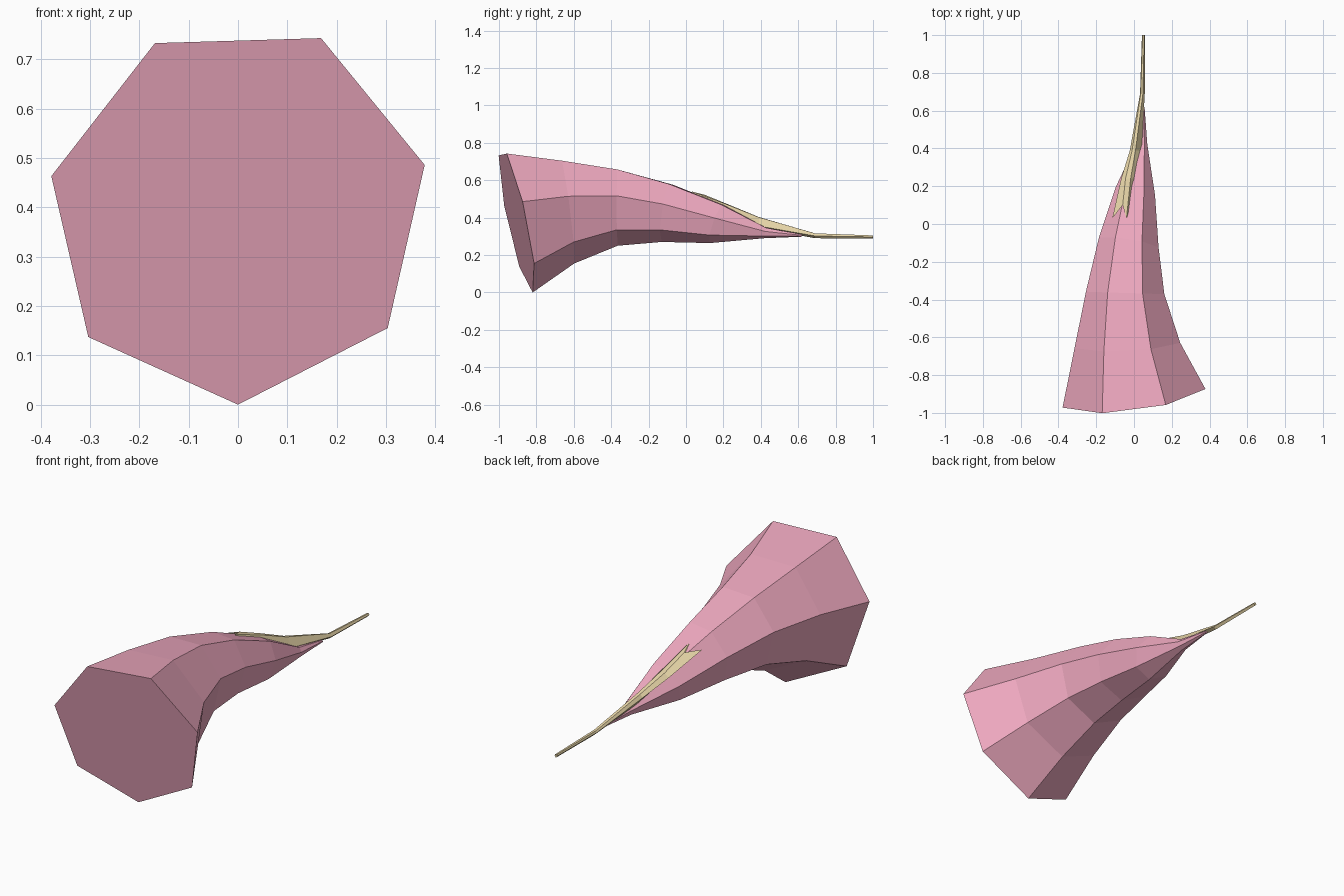
import bpy, bmesh, math


def material(name, color):
    m = bpy.data.materials.new(name)
    m.diffuse_color = (*color, 1)
    return m


def loft(name, rings, mat):
    """Skin a list of equal-length rings and cap both ends."""
    bm = bmesh.new()
    loops = [[bm.verts.new(p) for p in ring] for ring in rings]
    for a, b in zip(loops, loops[1:]):
        for i in range(len(a)):
            j = (i + 1) % len(a)
            bm.faces.new((a[i], a[j], b[j], b[i]))
    bm.faces.new(loops[0])
    bm.faces.new(loops[-1])
    bmesh.ops.recalc_face_normals(bm, faces=bm.faces)
    mesh = bpy.data.meshes.new(name)
    bm.to_mesh(mesh)
    bm.free()
    mesh.materials.append(mat)
    obj = bpy.data.objects.new(name, mesh)
    bpy.context.collection.objects.link(obj)
    return obj


def heptagon(cx, cy, cz, r, tilt, yaw):
    """Seven-sided ring, corner down; tilt and yaw shear it along y."""
    pts = []
    for i in range(7):
        t = 2 * math.pi * i / 7
        dx, dz = r * math.sin(t), -r * math.cos(t)
        pts.append((cx + dx, cy + tilt * dz + yaw * dx, cz + dz + 0.03 * dx))
    return pts


# Closed flower trumpet: centre x, y, z, radius, tilt, yaw
trumpet = [
    (0.000, -0.904, 0.388, 0.388, -0.217, 0.13),
    (-0.035, -0.635, 0.442, 0.287, -0.13, 0.05),
    (-0.047, -0.365, 0.463, 0.213, 0.00, -0.03),
    (-0.028, -0.104, 0.432, 0.162, 0.16, -0.16),
    (0.007, 0.165, 0.371, 0.107, 0.35, -0.20),
    (0.042, 0.425, 0.319, 0.029, 0.20, -0.10),
    (0.050, 0.620, 0.304, 0.006, 0.00, 0.00),
]
loft("flower_trumpet", [heptagon(*r) for r in trumpet],
     material("pink", (0.87, 0.40, 0.53)))

# Stem spreading into a toothed sepal that lies on the trumpet
sepal = [
    [(-0.115, 0.03, 0.525), (-0.06, 0.10, 0.522), (-0.04, 0.03, 0.54),
     (-0.01, 0.10, 0.47), (-0.06, 0.10, 0.46)],
    [(-0.068, 0.24, 0.445), (-0.045, 0.24, 0.465), (-0.018, 0.24, 0.462),
     (0.03, 0.24, 0.42), (-0.02, 0.24, 0.40)],
    [(-0.022, 0.39, 0.385), (-0.01, 0.39, 0.403), (0.008, 0.39, 0.402),
     (0.04, 0.39, 0.355), (0.01, 0.39, 0.345)],
    [(0.032, 0.69, 0.304), (0.036, 0.69, 0.314), (0.047, 0.69, 0.316),
     (0.057, 0.69, 0.302), (0.045, 0.69, 0.290)],
    [(0.042, 1.00, 0.298), (0.046, 1.00, 0.305), (0.054, 1.00, 0.305),
     (0.058, 1.00, 0.297), (0.050, 1.00, 0.288)],
]
loft("stem_and_sepal", sepal, material("cream", (0.80, 0.67, 0.39)))
